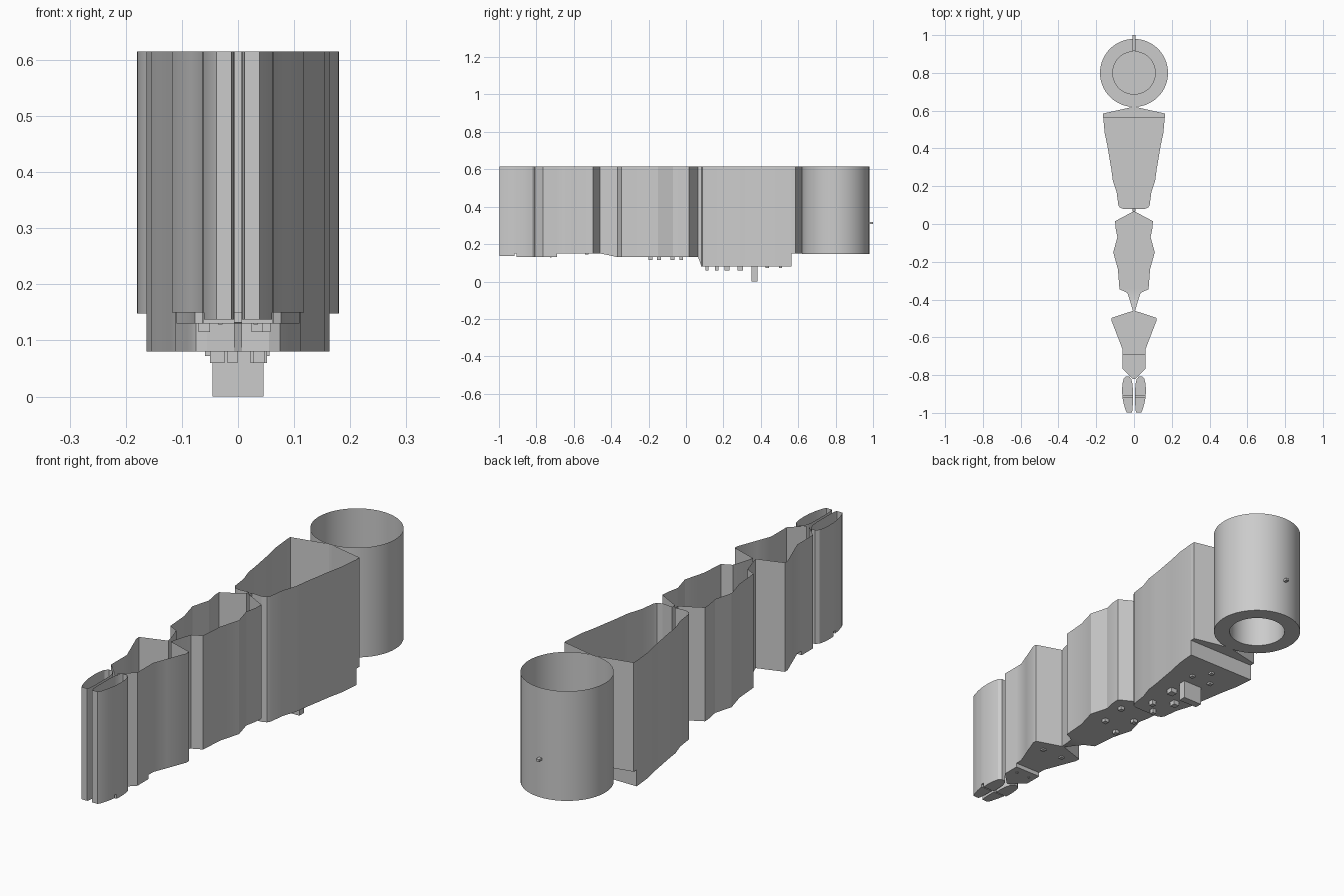
import bpy, bmesh, math

TOP = 0.615


def finish(bm, name):
    bmesh.ops.remove_doubles(bm, verts=bm.verts, dist=0.0003)
    bmesh.ops.recalc_face_normals(bm, faces=bm.faces)
    me = bpy.data.meshes.new(name)
    bm.to_mesh(me)
    bm.free()
    ob = bpy.data.objects.new(name, me)
    bpy.context.collection.objects.link(ob)
    bpy.context.view_layer.objects.active = ob
    ob.select_set(True)
    bpy.ops.object.shade_smooth_by_angle(angle=math.radians(25))
    ob.select_set(False)
    return ob


def strip(bm, line):
    """Upright wall from a bottom line to the open top."""
    for a, b in zip(line, line[1:]):
        if math.hypot(a[0] - b[0], a[1] - b[1]) < 0.001:
            continue
        pts = [a, b, (b[0], b[1], TOP), (a[0], a[1], TOP)]
        bm.faces.new([bm.verts.new(p) for p in pts])


def shell(name, rows):
    """Open-topped trough. Rows: (outer half width, y, floor z)."""
    bm = bmesh.new()
    for s in (1, -1):
        strip(bm, [(s * x, y, z) for x, y, z in rows])
    for (x1, y1, z1), (x2, y2, z2) in zip(rows, rows[1:]):
        pts = [(-x1, y1, z1), (x1, y1, z1), (x2, y2, z2), (-x2, y2, z2)]
        bm.faces.new([bm.verts.new(p) for p in pts])
    for x, y, z in (rows[0], rows[-1]):
        if x > 0.01:
            strip(bm, [(-x, y, z), (x, y, z)])
    return finish(bm, name)


def split_shell(name, rows):
    """Two mirrored halves. Rows: (inner x, outer x, y, floor z)."""
    bm = bmesh.new()
    for s in (1, -1):
        for k in (0, 1):
            strip(bm, [(s * r[k], r[2], r[3]) for r in rows])
        for a, b in zip(rows, rows[1:]):
            pts = [(s * a[0], a[2], a[3]), (s * a[1], a[2], a[3]),
                   (s * b[1], b[2], b[3]), (s * b[0], b[2], b[3])]
            bm.faces.new([bm.verts.new(p) for p in pts])
        for r in (rows[0], rows[-1]):
            strip(bm, [(s * r[0], r[2], r[3]), (s * r[1], r[2], r[3])])
    return finish(bm, name)


def box(name, x, y, z0, z1, sx, sy):
    bm = bmesh.new()
    bmesh.ops.create_cube(bm, size=1)
    bmesh.ops.scale(bm, vec=(sx, sy, z1 - z0), verts=bm.verts)
    bmesh.ops.translate(bm, vec=(x, y, (z0 + z1) / 2), verts=bm.verts)
    return finish(bm, name)


# Rear drum with recessed bottom
bm = bmesh.new()
prof = [(0.18, TOP), (0.18, 0.148), (0.115, 0.148), (0.115, 0.31), (0, 0.31)]
vs = [bm.verts.new((r, 0.80, z)) for r, z in prof]
es = [bm.edges.new(p) for p in zip(vs, vs[1:])]
bmesh.ops.spin(bm, geom=vs + es, cent=(0, 0.80, 0), axis=(0, 0, 1),
               angle=2 * math.pi, steps=64)
finish(bm, "rear_drum")
box("drum_peg", 0, 0.9575, 0.308, 0.318, 0.014, 0.085)

# Large rear hull, deeper floor with a raised tail ledge
shell("rear_hull", [
    (0.006, 0.62, 0.15), (0.163, 0.585, 0.15), (0.163, 0.565, 0.15),
    (0.163, 0.565, 0.08), (0.155, 0.48, 0.08), (0.14, 0.41, 0.08),
    (0.132, 0.36, 0.08), (0.12, 0.29, 0.08), (0.112, 0.23, 0.08),
    (0.092, 0.17, 0.08), (0.083, 0.10, 0.08), (0.075, 0.087, 0.08),
    (0.055, 0.079, 0.08), (0.007, 0.083, 0.08), (0.007, 0.065, 0.13)])

# Middle hull
shell("middle_hull", [
    (0.006, 0.065, 0.13), (0.10, 0.015, 0.13), (0.098, -0.02, 0.13),
    (0.088, -0.07, 0.13), (0.11, -0.15, 0.13), (0.085, -0.24, 0.13),
    (0.077, -0.345, 0.13), (0.035, -0.365, 0.13), (0.02, -0.41, 0.14),
    (0.006, -0.46, 0.15)])

# Forward hull
shell("forward_hull", [
    (0.006, -0.46, 0.15), (0.118, -0.497, 0.15), (0.118, -0.515, 0.15),
    (0.085, -0.60, 0.15), (0.062, -0.66, 0.15), (0.062, -0.69, 0.15),
    (0.062, -0.69, 0.132), (0.062, -0.765, 0.132), (0.006, -0.82, 0.132)])

# Split nose hull
split_shell("nose_hull", [
    (0.025, 0.043, -0.808, 0.13), (0.015, 0.055, -0.82, 0.13),
    (0.008, 0.061, -0.845, 0.13), (0.006, 0.063, -0.875, 0.13),
    (0.006, 0.062, -0.905, 0.13), (0.006, 0.062, -0.905, 0.15),
    (0.006, 0.061, -0.918, 0.15), (0.006, 0.061, -0.918, 0.137),
    (0.006, 0.055, -0.95, 0.137), (0.008, 0.045, -0.985, 0.137),
    (0.012, 0.038, -0.998, 0.137)])

# Keel block and bottom studs
box("keel_block", 0, 0.365, 0, 0.08, 0.09, 0.032)
studs = [(0, 0.505, 0.072, 0.018), (-0.05, 0.435, 0.072, 0.018),
         (0.047, 0.435, 0.072, 0.018), (0.037, 0.29, 0.06, 0.03),
         (-0.037, 0.22, 0.06, 0.026), (0.037, 0.165, 0.06, 0.02),
         (-0.01, 0.112, 0.06, 0.018)]
for i, (x, y, z, s) in enumerate(studs):
    box(f"rear_stud_{i}", x, y, z, 0.08, s, s)
for i, (x, y) in enumerate([(0.048, -0.025), (-0.06, -0.072),
                            (0.034, -0.145), (-0.06, -0.19)]):
    box(f"middle_stud_{i}", x, y, 0.115, 0.13, 0.02, 0.02)
for s in (1, -1):
    box("forward_stud", s * 0.05, -0.53, 0.144, 0.15, 0.018, 0.018)
    box("small_stud", s * 0.032, -0.722, 0.128, 0.132, 0.008, 0.008)
